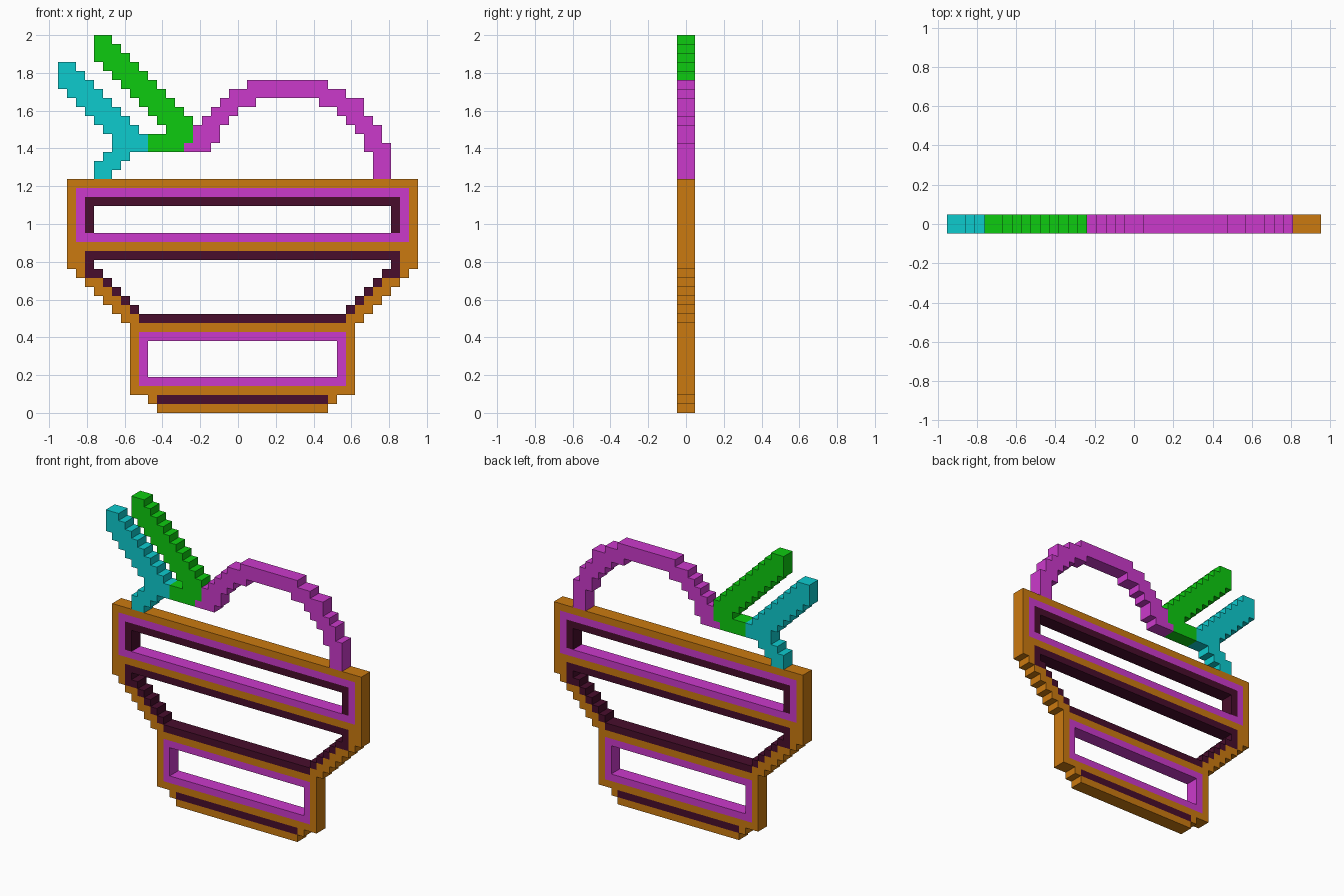
import bpy, bmesh

if "Cube" in bpy.data.objects:
    bpy.data.objects.remove(bpy.data.objects["Cube"])

U = 1 / 21          # size of one block; the model is 40 x 2 x 42 blocks
cells = {}          # (column, row) -> part name


def lin(c):
    c /= 255
    return c / 12.92 if c <= 0.04045 else ((c + 0.055) / 1.055) ** 2.4


def fill(part, row, x0, x1):
    for x in range(x0, x1):
        cells[x, row] = part


def box(part, x0, x1, z0, z1):
    for z in range(z0, z1):
        fill(part, z, x0, x1)


def cut(x0, x1, z0, z1):
    for z in range(z0, z1):
        for x in range(x0, x1):
            cells.pop((x, z), None)


# Bowl: wide rim, stepped slope, foot (symmetric about x = 0.5 blocks)
box("bowl", -9, 10, 0, 1)
box("bowl", -10, 11, 1, 2)
box("bowl", -12, 13, 2, 10)
for r in range(10, 16):
    fill("bowl", r, -r - 3, r + 4)
box("bowl", -19, 20, 16, 26)

# Foot stripe and lower window frame
box("dark_trim", -9, 10, 1, 2)
box("bands", -11, 12, 3, 9)
cut(-10, 11, 4, 8)

# Middle window: dark lining following the slope
box("dark_trim", -11, 12, 10, 11)
for r in range(11, 15):
    fill("dark_trim", r, -r - 1, r + 2)
    cut(-r, r + 1, r, r + 1)
box("dark_trim", -17, 18, 15, 18)
cut(-15, 16, 15, 16)
cut(-16, 17, 16, 17)

# Upper window: bright frame, dark lining on top and sides
box("bands", -18, 19, 19, 25)
box("dark_trim", -17, 18, 20, 24)
cut(-16, 17, 20, 23)

# Two slanted straws
for part, x, top, n in (("left_straw", -20, 38, 8), ("right_straw", -16, 41, 11)):
    for k in range(n):
        fill(part, top - k, x + max(0, k - 2), x + 2 + k)
for r, x0, x1 in ((26, -16, -14), (27, -16, -13), (28, -15, -12),
                  (29, -14, -10), (30, -14, -10)):
    fill("left_straw", r, x0, x1)
fill("right_straw", 29, -10, -6)
fill("right_straw", 30, -10, -5)

# Arched handle (drawn last, overlaps the end of the right straw)
for r, x0, x1 in ((29, -6, -3), (30, -5, -2), (31, -5, -2), (32, -4, -1),
                  (33, -3, 0), (34, -2, 2), (35, -1, 12), (36, 1, 10),
                  (34, 9, 14), (33, 11, 14), (32, 12, 15), (31, 13, 16),
                  (30, 14, 16), (29, 14, 17), (28, 15, 17), (27, 15, 17),
                  (26, 15, 17)):
    fill("handle", r, x0, x1)
for p in [p for p, n in cells.items() if n == "right_straw"
          and p[1] < 33 and p[0] >= (-5 if p[1] in (30, 31) else -4)]:
    del cells[p]

COLOURS = {"orange": (203, 122, 16), "magenta": (203, 58, 203),
           "dark_plum": (72, 13, 44), "green": (13, 203, 16),
           "cyan": (13, 203, 206)}
PAINT = {"bowl": "orange", "bands": "magenta", "handle": "magenta",
         "dark_trim": "dark_plum", "right_straw": "green", "left_straw": "cyan"}
mats = {}
for name, rgb in COLOURS.items():
    mats[name] = bpy.data.materials.new(name)
    mats[name].diffuse_color = (*[lin(c) for c in rgb], 1)

# Build each part: front and back squares plus walls where no block adjoins
for part, colour in PAINT.items():
    bm = bmesh.new()

    def quad(*pts):
        bm.faces.new([bm.verts.new((x * U, y * U, z * U)) for x, y, z in pts])

    for (x, z), owner in cells.items():
        if owner != part:
            continue
        c = [(x, z), (x + 1, z), (x + 1, z + 1), (x, z + 1)]
        quad(*[(a, -1, b) for a, b in c])
        quad(*[(a, 1, b) for a, b in reversed(c)])
        for i, (dx, dz) in enumerate(((0, -1), (1, 0), (0, 1), (-1, 0))):
            if (x + dx, z + dz) not in cells:
                (a, b), (d, e) = c[i], c[(i + 1) % 4]
                quad((a, -1, b), (a, 1, b), (d, 1, e), (d, -1, e))
    bmesh.ops.remove_doubles(bm, verts=bm.verts, dist=1e-5)
    bmesh.ops.dissolve_limit(bm, angle_limit=0.01, verts=bm.verts, edges=bm.edges)
    me = bpy.data.meshes.new(part)
    bm.to_mesh(me)
    bm.free()
    me.materials.append(mats[colour])
    bpy.context.collection.objects.link(bpy.data.objects.new(part, me))

for m in bpy.data.materials:
    if m.users and not m.is_grease_pencil:
        m.use_nodes = True
        m.node_tree.nodes["Principled BSDF"].inputs["Base Color"].default_value = m.diffuse_color
